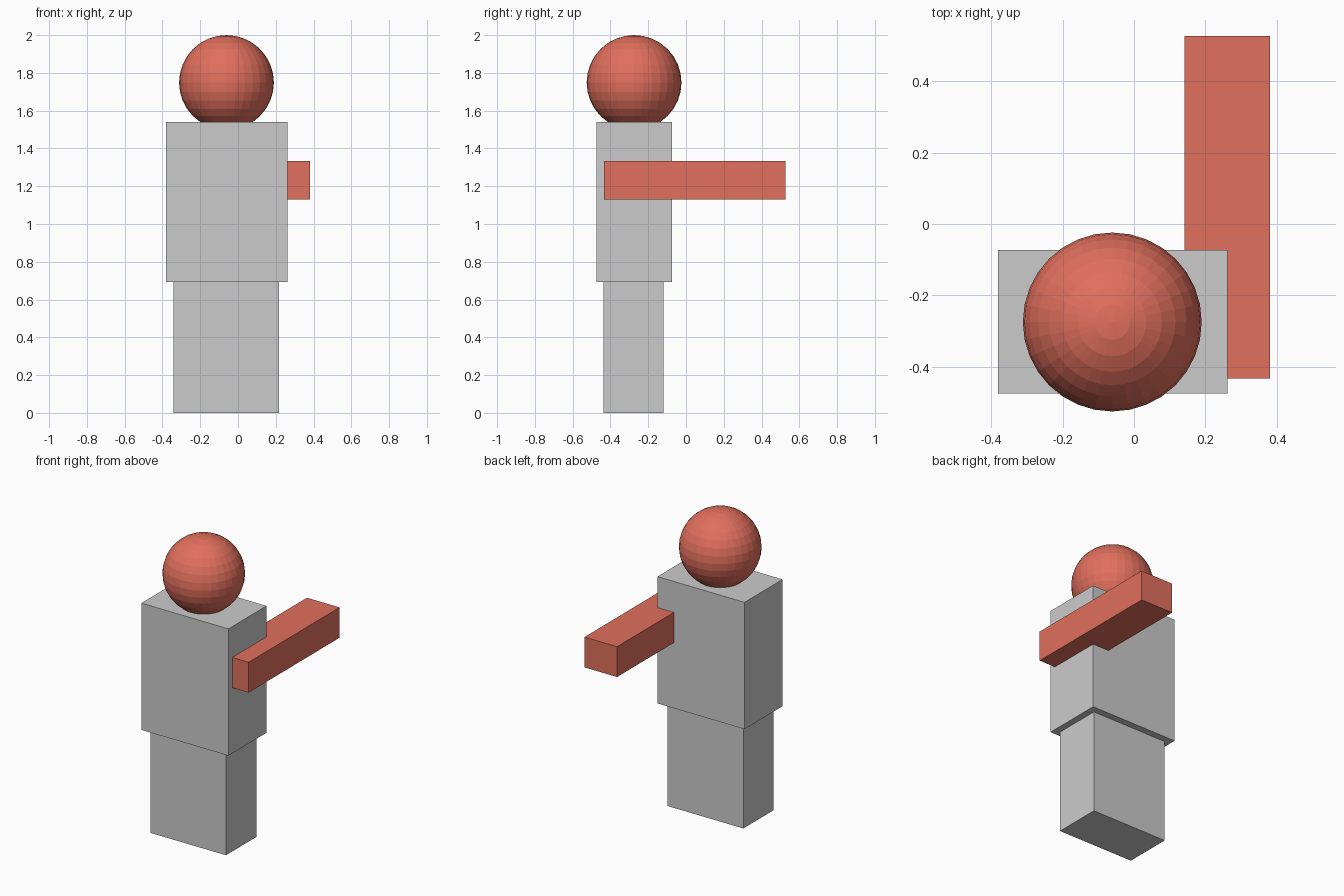
import bpy

if "Cube" in bpy.data.objects:
    bpy.data.objects.remove(bpy.data.objects["Cube"])

skin = bpy.data.materials.new("red")
skin.diffuse_color = (0.75, 0.16, 0.11, 1)
skin.use_nodes = True
skin.node_tree.nodes["Principled BSDF"].inputs["Base Color"].default_value = skin.diffuse_color


def box(name, low, high, material=None):
    center = [(a + b) / 2 for a, b in zip(low, high)]
    bpy.ops.mesh.primitive_cube_add(size=1, location=center)
    obj = bpy.context.object
    obj.name = name
    obj.scale = [b - a for a, b in zip(low, high)]
    bpy.ops.object.transform_apply(location=False, rotation=False, scale=True)
    if material:
        obj.data.materials.append(material)
    return obj


# Body blocks
box("legs", (-0.342, -0.438, 0), (0.218, -0.118, 0.692))
box("torso", (-0.382, -0.475, 0.692), (0.262, -0.073, 1.54))

# Outstretched arm, partly sunk into the torso side
box("arm", (0.141, -0.434, 1.13), (0.382, 0.527, 1.333), skin)

# Faceted head, slightly sunk into the torso top
bpy.ops.mesh.primitive_uv_sphere_add(segments=32, ring_count=16, radius=0.251,
                                     location=(-0.061, -0.275, 1.749))
head = bpy.context.object
head.name = "head"
head.data.materials.append(skin)
